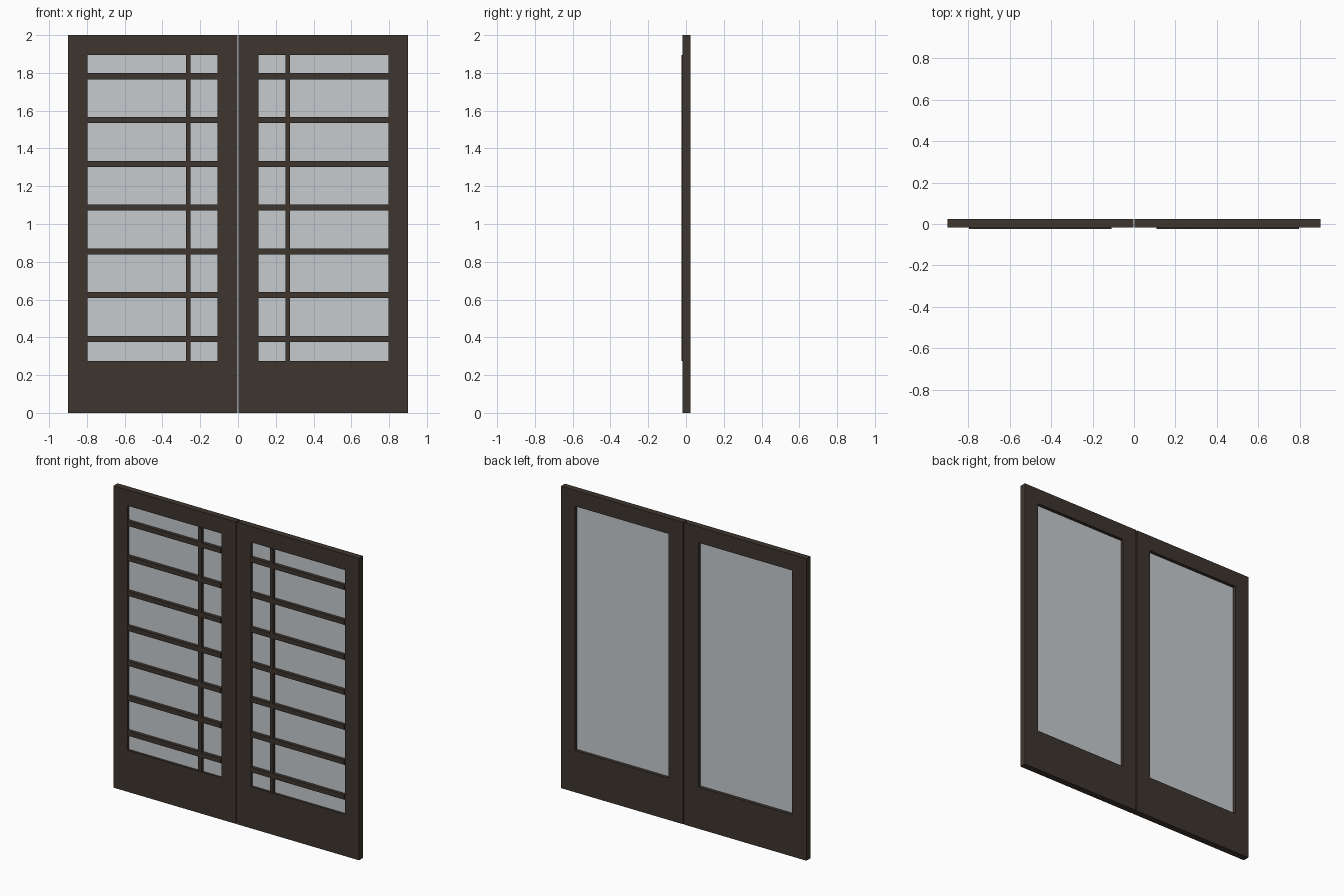
import bpy
import bmesh

if "Cube" in bpy.data.objects:
    bpy.data.objects.remove(bpy.data.objects["Cube"], do_unlink=True)


def material(name, color):
    mat = bpy.data.materials.new(name)
    mat.use_nodes = True
    mat.diffuse_color = color
    mat.node_tree.nodes["Principled BSDF"].inputs["Base Color"].default_value = color
    return mat


WOOD = material("dark brown wood", (0.048, 0.036, 0.028, 1))
GLASS = material("pale grey glass", (0.57, 0.60, 0.62, 1))


def finish(bm, name, mat):
    bmesh.ops.recalc_face_normals(bm, faces=bm.faces)
    mesh = bpy.data.meshes.new(name)
    bm.to_mesh(mesh)
    bm.free()
    mesh.materials.append(mat)
    obj = bpy.data.objects.new(name, mesh)
    bpy.context.collection.objects.link(obj)
    return obj


def box(name, x, y, z, mat):
    """Box from (low, high) ranges on each axis."""
    bm = bmesh.new()
    bmesh.ops.create_cube(bm, size=1)
    for v in bm.verts:
        for i, (low, high) in enumerate((x, y, z)):
            v.co[i] = low if v.co[i] < 0 else high
    return finish(bm, name, mat)


def ring(name, outer, inner, y, mat):
    """Rectangular frame with an opening, extruded along y."""
    bm = bmesh.new()
    loops = []
    for x0, x1, z0, z1 in (outer, inner):
        corners = ((x0, z0), (x1, z0), (x1, z1), (x0, z1))
        loops.append([bm.verts.new((px, y[0], pz)) for px, pz in corners])
    out, inn = loops
    for i in range(4):
        j = (i + 1) % 4
        bm.faces.new((out[i], out[j], inn[j], inn[i]))
    made = bmesh.ops.extrude_face_region(bm, geom=bm.faces[:])
    for v in made["geom"]:
        if isinstance(v, bmesh.types.BMVert):
            v.co.y = y[1]
    return finish(bm, name, mat)


# Shared door dimensions
X0, X1 = 0.109, 0.796
Z0, Z1 = 0.276, 1.895
FRAME_Y = (-0.018, 0.025)
BAR_Y = (-0.025, -0.002)
GLASS_Y = (-0.003, 0.003)
BAR_X = (0.251, 0.274)
FIRST_BAR, PITCH, HALF = 0.392, 0.2317, 0.016

for side, s in (("left", 1), ("right", -1)):
    def span(a, b):
        return tuple(sorted((s * a, s * b)))

    # Door leaf with its tall opening
    ring(side + "_door_frame", (*span(0.003, 0.9), 0, 2),
         (*span(X0, X1), Z0, Z1), FRAME_Y, WOOD)
    box(side + "_glass_pane", span(X0, X1), GLASS_Y, (Z0, Z1), GLASS)

    # Glazing bars on the front face
    box(side + "_vertical_bar", span(*BAR_X), BAR_Y, (Z0, Z1), WOOD)
    for i in range(7):
        z = FIRST_BAR + i * PITCH
        box(f"{side}_horizontal_bar_{i + 1}", span(X0, X1), BAR_Y,
            (z - HALF, z + HALF), WOOD)
